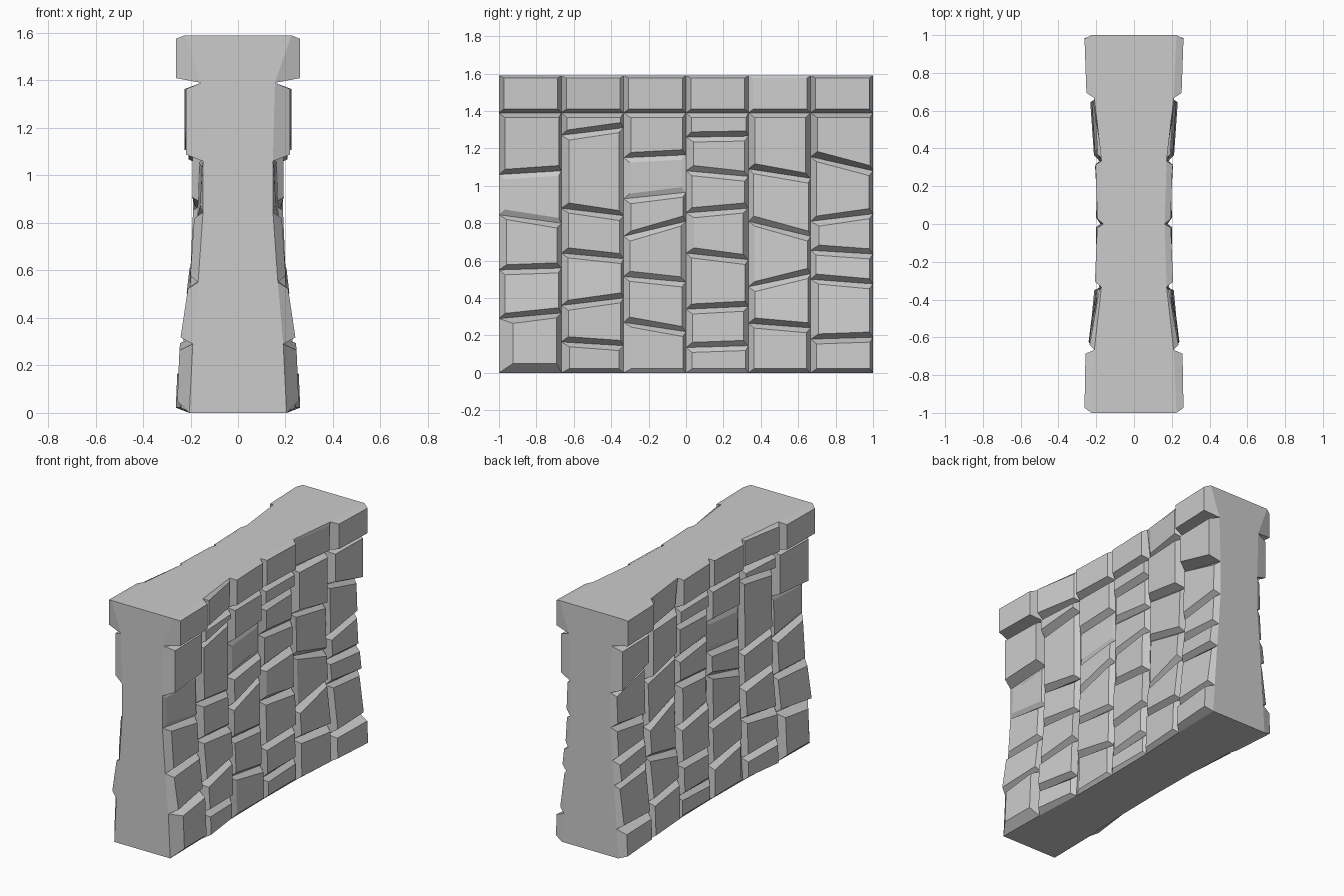
import bpy, bmesh, random

if "Cube" in bpy.data.objects:
    bpy.data.objects.remove(bpy.data.objects["Cube"])

random.seed(4)
TOP, CAP = 1.59, 1.39

# groove heights (left, right) between the stones of each column, from y=-1 to y=1
COLUMNS = [
    [(1.06, 1.08), (.845, .80), (.55, .56), (.29, .32)],
    [(1.27, 1.31), (.88, .84), (.64, .61), (.36, .40), (.165, .145)],
    [(1.15, 1.165), (.93, .965), (.73, .81), (.515, .485), (.27, .22)],
    [(1.26, 1.265), (1.08, 1.05), (.855, .88), (.64, .605), (.34, .355), (.135, .145)],
    [(1.09, 1.04), (.81, .73), (.46, .53), (.265, .24)],
    [(1.155, 1.08), (.81, .85), (.655, .635), (.50, .475), (.18, .19)],
]
# half thickness (left, right) of each cap stone
CAPS = [(.262, .257), (.235, .185), (.207, .195), (.194, .204), (.172, .217), (.252, .262)]
# stones sunk deeper or standing prouder than their neighbours: (column, row)
SUNK = {(0, 2): -.022, (2, 2): -.022, (5, 5): -.015}


def lerp_table(t, table):
    for (a, u), (b, v) in zip(table, table[1:]):
        if t <= b:
            return u + (v - u) * max(0, t - a) / (b - a)
    return table[-1][1]


def spread(y):  # half thickness along the wall, waisted in the middle
    return lerp_table(abs(y), [(0, .196), (.3, .203), (.66, .245), (.72, .255), (1, .262)])


def groove(y, z):  # half thickness at the bottom of the joints
    k = lerp_table(z, [(0, .4), (.3, .5), (.55, .25), (.85, 0), (1.1, 0), (CAP, .1), (TOP, .95)])
    base = lerp_table(z, [(0, .172), (.25, .15), (.6, .147)])
    return base + (spread(y) - .18) * k


def face_depth(y, z, row):  # half thickness at the stone faces below the cap
    if row == 1:
        k = .5
    else:
        k = lerp_table(z, [(0, 1), (.28, .85), (.45, .5), (.6, .28), (.8, .12), (1.05, 0)])
    return .18 + (spread(y) - .18) * k


bm = bmesh.new()


def vert(x, y, z):
    return bm.verts.new((x, y, z))


def stone(col, y0, y1, low, high, row, insets):
    """One bevelled stone: groove outline, sloped rim and flat raised face."""
    outer = [(y0, low[0]), (y1, low[1]), (y1, high[1]), (y0, high[0])]
    left, right, bottom, top = insets
    inner = [(y0 + left, low[0] + bottom), (y1 - right, low[1] + bottom),
             (y1 - right, high[1] - top), (y0 + left, high[0] - top)]
    if row == 0:
        l, r = CAPS[col]
        depth = [l, r, r, l]
    else:
        push = SUNK.get((col, row), random.uniform(-.006, .004))
        tilt = random.uniform(-.007, .007) if row > 1 else 0
        depth = [face_depth(y, z, row) + push + s * tilt
                 for (y, z), s in zip(inner, (-1, 1, 1, -1))]
    a = [vert(groove(y, z), y, z) for y, z in outer]
    b = [vert(d, y, z) for d, (y, z) in zip(depth, inner)]
    bm.faces.new(b)
    for i in range(4):
        j = (i + 1) % 4
        bm.faces.new((a[i], a[j], b[j], b[i]))


# stone columns with a row of cap stones
for c, cuts in enumerate(COLUMNS):
    y0, y1 = -1 + c / 3, -1 + (c + 1) / 3
    levels = [(TOP, TOP), (CAP, CAP)] + cuts + [(0, 0)]
    for row, (high, low) in enumerate(zip(levels, levels[1:])):
        left = .027 if row == 0 else random.uniform(.028, .045)
        right = .02 if row == 0 else random.uniform(.012, .028)
        bottom = .02 if row == 0 else .028
        top = .015 if row == 0 else .026
        if row == len(levels) - 2:
            bottom = .022
            if c == 0:
                left, bottom = .075, .05
        stone(c, y0, y1, low, high, row, (left, right, bottom, top))

# flat end faces
for y, cuts, side in ((-1, COLUMNS[0], 0), (1, COLUMNS[-1], 1)):
    zs = [0] + [cut[side] for cut in reversed(cuts)] + [CAP, TOP]
    ring = [vert(groove(y, z), y, z) for z in zs]
    bm.faces.new([vert(0, y, 0)] + ring + [vert(0, y, TOP)])

# flat top and underside
for z in (0, TOP):
    ring = [vert(groove(y, z), y, z) for y in [-1 + i / 3 for i in range(7)]]
    bm.faces.new([vert(0, -1, z)] + ring + [vert(0, 1, z)])

bmesh.ops.remove_doubles(bm, verts=bm.verts, dist=.0005)
bmesh.ops.recalc_face_normals(bm, faces=bm.faces)
bm.normal_update()
# the open half shell must face outwards: test with the top face
top_face = max(bm.faces, key=lambda f: f.calc_center_median().z)
if top_face.normal.z < 0:
    bmesh.ops.reverse_faces(bm, faces=bm.faces)

mesh = bpy.data.meshes.new("stone_wall")
bm.to_mesh(mesh)
bm.free()
wall = bpy.data.objects.new("stone_wall", mesh)
bpy.context.collection.objects.link(wall)

# mirrored other half
mirror = wall.modifiers.new("mirror", 'MIRROR')
mirror.use_axis[0] = True
mirror.use_clip = True
